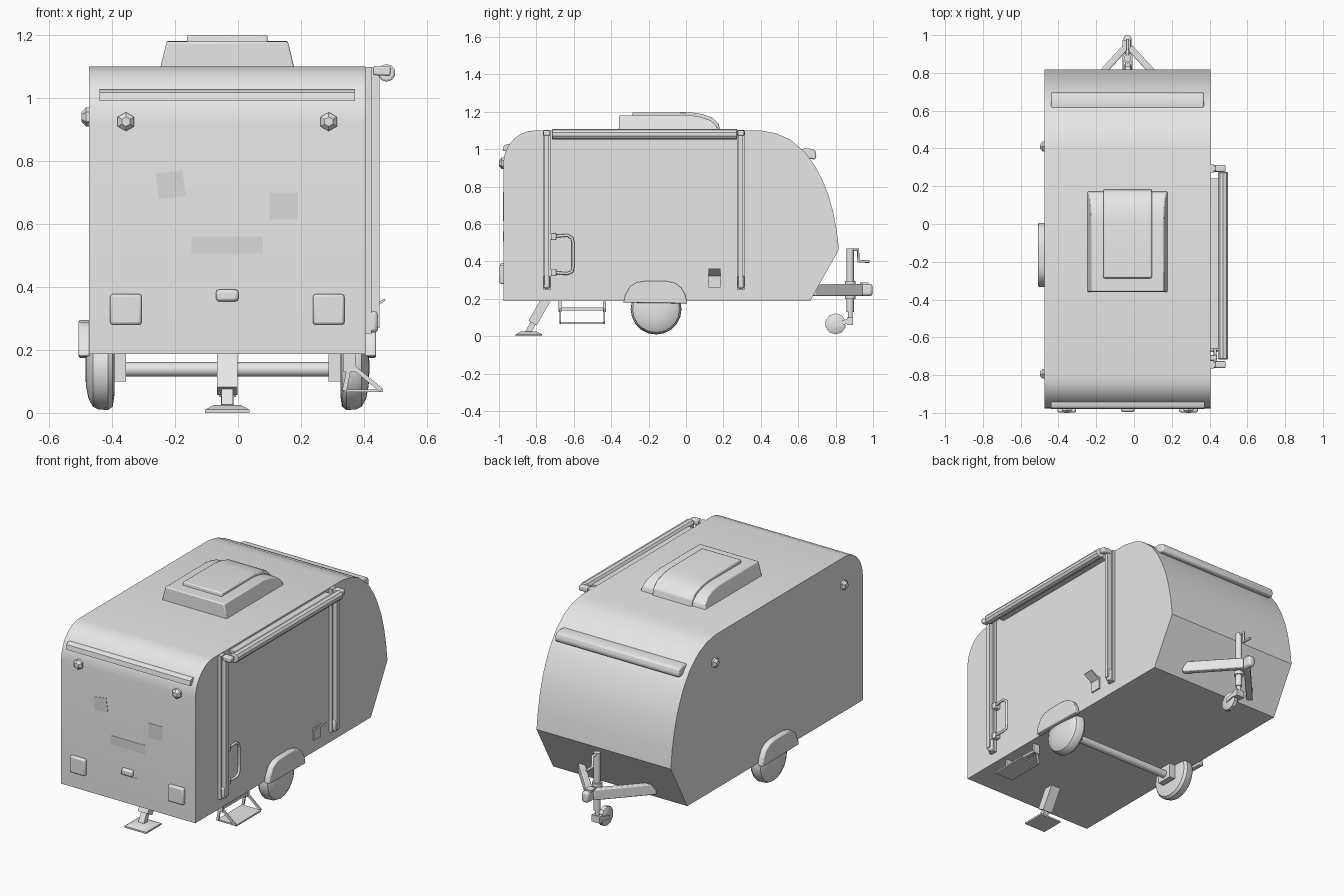
import bpy, bmesh, math
from mathutils import Vector, Matrix

cube = bpy.data.objects.get("Cube")
if cube:
    bpy.data.objects.remove(cube)


def material(name, value):
    m = bpy.data.materials.new(name)
    m.use_nodes = True
    m.diffuse_color = (value, value, value, 1)
    m.node_tree.nodes["Principled BSDF"].inputs["Base Color"].default_value = (value, value, value, 1)
    return m


GREY = material("light grey", 0.8)
PATCH = material("soft grey", 0.7)
MID = -0.034  # centre line of the cabin in x
LEFT, RIGHT, REAR = 0.405, -0.473, -0.977  # cabin walls


def finish(name, bm, mat=GREY, bevel=0.0, segments=2):
    bmesh.ops.recalc_face_normals(bm, faces=bm.faces[:])
    me = bpy.data.meshes.new(name)
    bm.to_mesh(me)
    bm.free()
    me.materials.append(mat)
    me.shade_smooth()
    me.set_sharp_from_angle(angle=math.radians(31))
    ob = bpy.data.objects.new(name, me)
    bpy.context.collection.objects.link(ob)
    if bevel:
        mod = ob.modifiers.new("Bevel", "BEVEL")
        mod.width, mod.segments = bevel, segments
    return ob


def box(name, x, y, z, bevel=0.0, mat=GREY, spin=0.0):
    """Box from (low, high) ranges, optionally spun about y."""
    bm = bmesh.new()
    bmesh.ops.create_cube(bm, size=1)
    mid = Vector(((x[0] + x[1]) / 2, (y[0] + y[1]) / 2, (z[0] + z[1]) / 2))
    size = Matrix.Diagonal((x[1] - x[0], y[1] - y[0], z[1] - z[0], 1))
    bm.transform(Matrix.Translation(mid) @ Matrix.Rotation(spin, 4, "Y") @ size)
    return finish(name, bm, mat, bevel)


def prism(name, profile, x0, x1, bevel=0.0, taper=None):
    """Extrude a (y, z) profile along x; taper(z) scales the width."""
    bm = bmesh.new()
    face = bm.faces.new([bm.verts.new((x0, y, z)) for y, z in profile])
    new = bmesh.ops.extrude_face_region(bm, geom=[face])["geom"]
    bmesh.ops.translate(bm, vec=(x1 - x0, 0, 0), verts=[v for v in new if isinstance(v, bmesh.types.BMVert)])
    if taper:
        for v in bm.verts:
            v.co.x = MID + (v.co.x - MID) * taper(v.co.z)
    return finish(name, bm, GREY, bevel)


def lathe(name, centre, axis, profile, sides=16):
    """Turn (distance along axis, radius) points around an axis."""
    rot = Vector(axis).to_track_quat("Z", "Y").to_matrix().to_4x4()
    bm = bmesh.new()
    rings = [[bm.verts.new((r * math.sin(math.tau * i / sides), r * math.cos(math.tau * i / sides), d))
              for i in range(sides)] for d, r in profile]
    for a, b in zip(rings, rings[1:]):
        for i in range(sides):
            j = (i + 1) % sides
            bm.faces.new((a[i], a[j], b[j], b[i]))
    bm.faces.new(rings[0])
    bm.faces.new(rings[-1])
    bm.transform(Matrix.Translation(Vector(centre)) @ rot)
    return finish(name, bm)


def rod(name, p, q, r, sides=12):
    d = Vector(q) - Vector(p)
    return lathe(name, p, d, [(0, r), (d.length, r)], sides)


def beam(name, p, q, w, h, bevel=0.0):
    """Rectangular bar between two points."""
    d = Vector(q) - Vector(p)
    rot = d.to_track_quat("Y", "Z").to_matrix().to_4x4()
    bm = bmesh.new()
    bmesh.ops.create_cube(bm, size=1)
    mid = (Vector(p) + Vector(q)) / 2
    bm.transform(Matrix.Translation(mid) @ rot @ Matrix.Diagonal((w, d.length, h, 1)))
    return finish(name, bm, GREY, bevel)


def pipe(name, points, r):
    """Bent pipe through points."""
    cu = bpy.data.curves.new(name, "CURVE")
    cu.dimensions, cu.bevel_depth, cu.bevel_resolution, cu.use_fill_caps = "3D", r, 2, True
    sp = cu.splines.new("POLY")
    sp.points.add(len(points) - 1)
    for pt, co in zip(sp.points, points):
        pt.co = (*co, 1)
    ob = bpy.data.objects.new(name, cu)
    cu.materials.append(GREY)
    bpy.context.collection.objects.link(ob)


# Cabin shell: round rear corner, long curved nose
corner = [(-0.81 - 0.167 * math.cos(a), 0.92 + 0.18 * math.sin(a))
          for a in [math.pi / 2 * i / 7 for i in range(8)]]
nose = [(0.40, 1.10), (0.48, 1.085), (0.555, 1.053), (0.636, 0.985), (0.69, 0.91), (0.727, 0.84),
        (0.762, 0.755), (0.786, 0.668), (0.805, 0.57), (0.818, 0.465)]
prism("cabin", [(REAR, 0.187)] + corner + nose + [(0.663, 0.187)], RIGHT, LEFT)

# Roof hatch and its raised lid
prism("roof_hatch", [(-0.36, 1.09), (-0.358, 1.18), (0.02, 1.182), (0.08, 1.172), (0.13, 1.155),
                     (0.165, 1.125), (0.175, 1.09)], MID - 0.212, MID + 0.212, 0.006,
      lambda z: 1 - 1.15 * (z - 1.1))
lid = prism("hatch_lid", [(-0.29, 1.16), (-0.285, 1.2), (0.02, 1.198), (0.085, 1.188), (0.14, 1.17),
                          (0.175, 1.135), (0.185, 1.09), (0.1, 1.09)], MID - 0.128, MID + 0.128, 0.006)

# Light bars on nose and rear
prism("nose_bar", [(0.605, 1.0), (0.655, 1.005), (0.69, 0.995), (0.698, 0.965), (0.69, 0.945), (0.63, 0.95)],
      MID - 0.405, MID + 0.405, 0.008)
prism("rear_bar", [(-0.94, 1.027), (-0.96, 1.027), (-0.975, 1.018), (-0.98, 0.99), (-0.94, 0.99)],
      MID - 0.406, MID + 0.406)

# Marker lamps
lamp = [(-0.01, 0.03), (0.01, 0.03), (0.024, 0.015)]
for side, x in (("right", MID - 0.322), ("left", MID + 0.322)):
    lathe(f"rear_marker_{side}", (x, REAR, 0.925), (0, -1, 0), lamp, 6)
    box(f"tail_lamp_{side}", (x - 0.05, x + 0.05), (REAR - 0.02, REAR + 0.01), (0.28, 0.377), 0.008)
for end, y in (("front", 0.41), ("rear", -0.793)):
    lathe(f"side_marker_{end}", (RIGHT, y, 0.94), (-1, 0, 0), lamp, 6)
box("plate_lamp", (MID - 0.036, MID + 0.036), (REAR - 0.018, REAR + 0.01), (0.354, 0.392), 0.01)

# Thin patches on the rear wall
skin = (REAR - 0.002, REAR + 0.001)
box("patch_tilted", (-0.256, -0.171), skin, (0.684, 0.766), 0, PATCH, -0.14)
box("patch_square", (0.10, 0.19), skin, (0.615, 0.70), 0, PATCH)
box("patch_strip", (-0.147, 0.08), skin, (0.507, 0.56), 0, PATCH)
box("number_plate", (-0.09, 0.025), skin, (0.30, 0.35), 0, GREY)

# Awning: roller tube, rail and two folded arms
lathe("awning_roller", (0.472, -0.717, 1.08), (0, 1, 0),
      [(0, 0.022), (0.004, 0.028), (0.988, 0.028), (0.992, 0.022)], 10)
box("awning_rail", (0.40, 0.45), (-0.66, 0.24), (1.075, 1.09))
for end, y in (("rear", -0.744), ("front", 0.294)):
    box(f"awning_arm_{end}", (0.417, 0.45), (y - 0.012, y + 0.012), (0.27, 1.097))
    box(f"awning_channel_{end}", (0.403, 0.424), (y - 0.021, y + 0.021), (0.25, 1.098))
    beam(f"awning_elbow_{end}", (0.43, y, 1.088), (0.485, y, 1.085), 0.035, 0.03, 0.006)
    prism_x = (y - 0.018, y + 0.018)
    box(f"awning_foot_{end}", (0.405, 0.445), prism_x, (0.255, 0.325), 0.012)

# Grab handle by the door
pipe("grab_handle", [(0.43, -0.71, 0.533), (0.43, -0.635, 0.54), (0.43, -0.61, 0.525), (0.43, -0.603, 0.50),
                     (0.43, -0.603, 0.37), (0.43, -0.61, 0.345), (0.43, -0.635, 0.335), (0.43, -0.71, 0.34)], 0.008)
for level, z in (("upper", 0.533), ("lower", 0.34)):
    box(f"handle_mount_{level}", (0.40, 0.44), (-0.723, -0.693), (z - 0.018, z + 0.018), 0.004)

# Socket with an open flap
box("socket", (0.40, 0.414), (0.12, 0.185), (0.26, 0.335))
beam("socket_flap", (0.412, 0.152, 0.325), (0.467, 0.152, 0.36), 0.065, 0.008)

# Wheels, hubs, mudguards and axle
tyre = [(0, 0.09), (0.005, 0.125), (0.02, 0.136), (0.05, 0.134), (0.068, 0.125), (0.082, 0.10), (0.09, 0.06), (0.092, 0.02)]
guard = [(-0.335, 0.18), (-0.325, 0.22), (-0.30, 0.265), (-0.265, 0.288), (-0.22, 0.295), (-0.11, 0.295),
         (-0.06, 0.285), (-0.025, 0.26), (-0.003, 0.22), (0.008, 0.175)]
for side, s, wall in (("left", 1, LEFT), ("right", -1, RIGHT)):
    x = wall - s * 0.08
    lathe(f"wheel_{side}", (x, -0.16, 0.145), (s, 0, 0), tyre, 20)
    box(f"axle_block_{side}", sorted((x, x - s * 0.038)), (-0.21, -0.11), (0.10, 0.19))
    prism(f"mudguard_{side}", guard, wall - s * 0.002, wall + s * 0.034, 0.006)
rod("axle", (-0.36, -0.16, 0.138), (0.30, -0.16, 0.138), 0.023, 16)

# Rear prop leg
beam("leg_sleeve", (MID, -0.74, 0.21), (MID, -0.82, 0.07), 0.064, 0.05)
beam("leg_inner", (MID, -0.80, 0.10), (MID, -0.845, 0.02), 0.036, 0.03)
lathe("leg_foot", (MID, -0.84, 0), (0, 0, 1), [(0, 0.1), (0.01, 0.1), (0.025, 0.06)], 4).rotation_euler = (0, 0, 0)
bpy.data.objects["leg_foot"].data.transform(
    Matrix.Translation((MID, -0.84, 0)) @ Matrix.Rotation(math.pi / 4, 4, "Z") @ Matrix.Translation((-MID, 0.84, 0)))

# Folding step under the door
box("step_tread", (0.335, 0.46), (-0.67, -0.44), (0.066, 0.075))
for end, y in (("rear", -0.673), ("front", -0.437)):
    beam(f"step_strut_{end}", (0.355, y, 0.155), (0.455, y, 0.072), 0.008, 0.014)
    beam(f"step_hanger_{end}", (0.355, y, 0.155), (0.338, y, 0.07), 0.008, 0.014)
    box(f"step_bracket_{end}", (0.335, 0.375), (y - 0.008, y + 0.008), (0.13, 0.19))
box("step_bar", (0.345, 0.365), (-0.68, -0.43), (0.137, 0.153))

# Drawbar with coupler
for side, s in (("left", 1), ("right", -1)):
    beam(f"drawbar_{side}", (MID + s * 0.245, 0.68, 0.248), (MID + s * 0.012, 0.935, 0.248), 0.035, 0.064, 0.006)
box("coupler", (MID - 0.021, MID + 0.021), (0.90, 0.998), (0.215, 0.28), 0.014)
box("coupler_lever", (MID - 0.028, MID + 0.015), (0.93, 0.975), (0.275, 0.287))

# Jockey wheel with post and crank
rod("jockey_post", (MID, 0.878, 0.13), (MID, 0.878, 0.47), 0.019, 12)
rod("jockey_stem", (MID, 0.878, 0.06), (MID, 0.878, 0.14), 0.013, 12)
rod("jockey_clamp", (MID, 0.878, 0.20), (MID, 0.878, 0.295), 0.028, 12)
for s in (-1, 1):
    beam("jockey_fork", (MID + s * 0.024, 0.885, 0.085), (MID + s * 0.024, 0.80, 0.063), 0.006, 0.025)
box("jockey_yoke", (MID - 0.027, MID + 0.027), (0.862, 0.893), (0.06, 0.10))
lathe("jockey_wheel", (MID - 0.02, 0.80, 0.066), (1, 0, 0),
      [(0, 0.04), (0.008, 0.056), (0.032, 0.056), (0.04, 0.04)], 10)
pipe("crank", [(MID, 0.878, 0.462), (MID, 0.92, 0.462), (MID, 0.922, 0.40), (MID, 0.98, 0.40)], 0.008)
